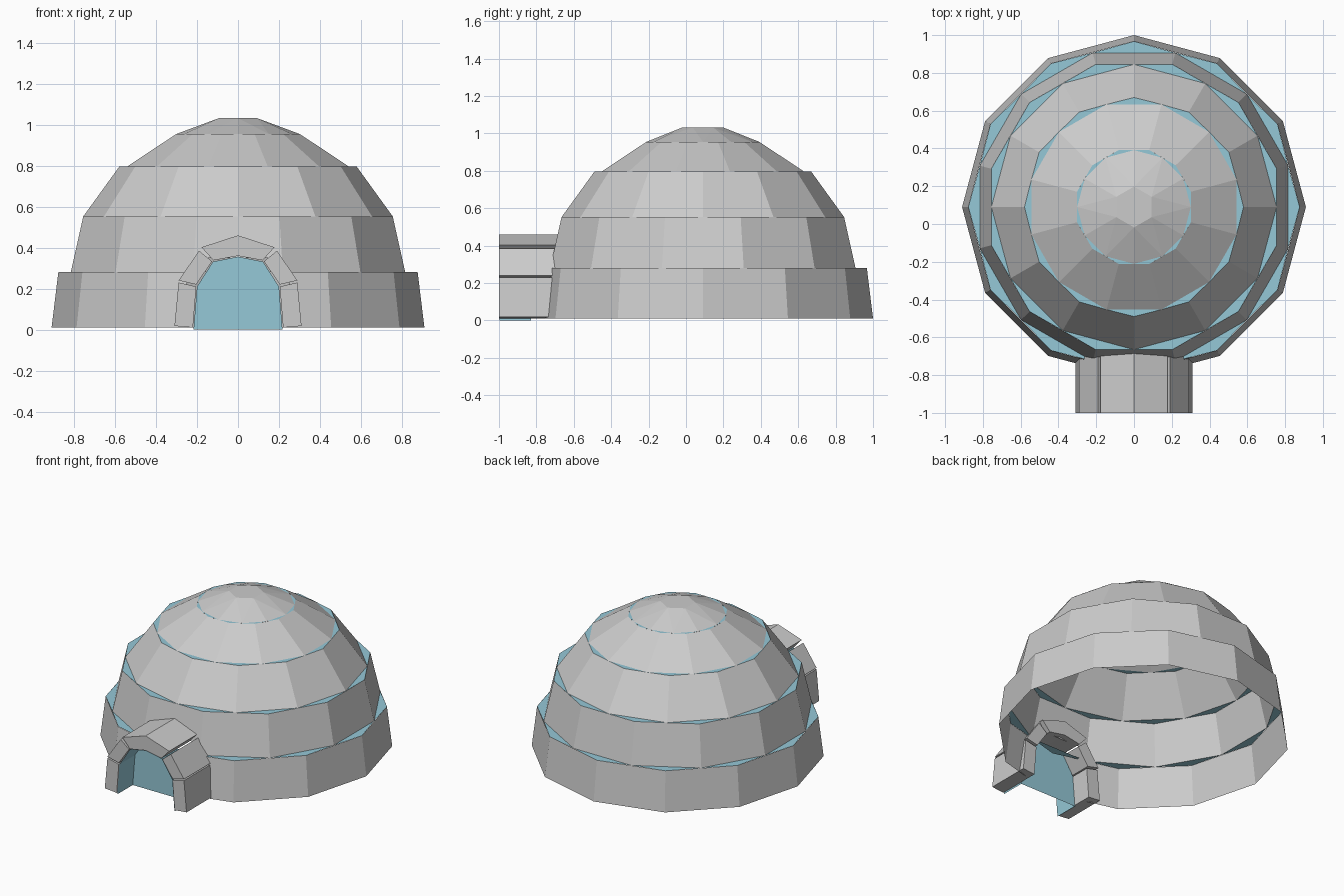
import bpy, bmesh, math
from mathutils import Vector

if "Cube" in bpy.data.objects:
    bpy.data.objects.remove(bpy.data.objects["Cube"])

CY = 0.09          # dome centre in y
ice = bpy.data.materials.new("ice_blue")
ice.diffuse_color = (0.3, 0.58, 0.68, 1)
ice.use_nodes = True
ice.node_tree.nodes["Principled BSDF"].inputs["Base Color"].default_value = ice.diffuse_color


def finish(bm, name, mat=None, solid=False):
    if solid:
        bmesh.ops.recalc_face_normals(bm, faces=bm.faces)
    me = bpy.data.meshes.new(name)
    bm.to_mesh(me)
    bm.free()
    ob = bpy.data.objects.new(name, me)
    bpy.context.collection.objects.link(ob)
    if mat:
        me.materials.append(mat)
    return ob


def loop(bm, r, z, n=12, turn=0.0):
    out = []
    for i in range(n):
        a = math.radians(90 + turn) + 2 * math.pi * i / n
        out.append(bm.verts.new((r * math.cos(a), CY + r * math.sin(a), z)))
    return out


def cut_doorway(bm, half, top):
    # slice the front faces around the doorway and drop the middle
    def front():
        fs = [f for f in bm.faces if f.calc_center_median().y < -0.55]
        return list({g for f in fs for g in [f, *f.edges, *f.verts]})
    for x in (-half, half):
        bmesh.ops.bisect_plane(bm, geom=front(), dist=1e-5,
                               plane_co=(x, 0, 0), plane_no=(1, 0, 0))
    mid = [f for f in bm.faces if f.calc_center_median().y < -0.55
           and abs(f.calc_center_median().x) < half]
    bmesh.ops.bisect_plane(bm, geom=list({g for f in mid for g in [f, *f.edges, *f.verts]}),
                           dist=1e-5, plane_co=(0, 0, top), plane_no=(0, 0, 1))
    gone = []
    for f in bm.faces:
        c = f.calc_center_median()
        if c.y < -0.55 and abs(c.x) < half and c.z < top:
            gone.append(f)
    bmesh.ops.delete(bm, geom=gone, context='FACES')


# Dome courses: bottom z, bottom radius, top z, top radius; each turned half a side
courses = [(0.01, 0.91, 0.28, 0.877), (0.28, 0.845, 0.553, 0.782),
           (0.553, 0.755, 0.795, 0.58), (0.795, 0.562, 0.955, 0.312)]
for k, (z0, r0, z1, r1) in enumerate(courses):
    turn = 15 * (k % 2)
    bm = bmesh.new()
    a, b = loop(bm, r0, z0, turn=turn), loop(bm, r1, z1, turn=turn)
    for i in range(12):
        j = (i + 1) % 12
        bm.faces.new((a[i], a[j], b[j], b[i]))
    if k == 0:
        cut_doorway(bm, 0.25, 0.3)
    elif k == 1:
        cut_doorway(bm, 0.16, 0.35)
    finish(bm, f"dome_course_{k + 1}")

    # Blue ledge slivers on top of the course
    nr = courses[k + 1][1] if k < 3 else 0.301
    bm = bmesh.new()
    outer, inner = loop(bm, r1, z1, turn=turn), loop(bm, nr, z1, turn=turn + 15)
    for i in range(12):
        bm.faces.new((outer[i], inner[i], inner[i - 1]))
    finish(bm, f"ledge_{k + 1}", ice)

# Cap: twelve-sided rim closing to a small hexagon
bm = bmesh.new()
rim, top = loop(bm, 0.301, 0.955), loop(bm, 0.108, 1.032, n=6)
bm.faces.new(top)
for k in range(6):
    t, u = top[k], top[(k + 1) % 6]
    p, q, s = rim[2 * k], rim[2 * k + 1], rim[(2 * k + 2) % 12]
    bm.faces.new((t, p, q))
    bm.faces.new((t, q, u))
    bm.faces.new((u, q, s))
finish(bm, "dome_cap")


def block(name, profile, y_back, side=1):
    bm = bmesh.new()
    f = [bm.verts.new((side * x, -1.0, z)) for x, z in profile]
    b = [bm.verts.new((side * x, y_back, z)) for x, z in profile]
    n = len(profile)
    bm.faces.new(f)
    bm.faces.new(b[::-1])
    for i in range(n):
        j = (i + 1) % n
        bm.faces.new((f[i], b[i], b[j], f[j]))
    finish(bm, name, solid=True)


# Entrance tunnel blocks
leg = [(0.22, 0.01), (0.31, 0.018), (0.29, 0.23), (0.204, 0.21)]
shoulder = [(0.204, 0.22), (0.29, 0.24), (0.19, 0.385), (0.127, 0.333)]
crown = [(0.12, 0.338), (0.178, 0.402), (0, 0.46), (-0.178, 0.402), (-0.12, 0.338), (0, 0.36)]
for side, label in ((-1, "left"), (1, "right")):
    block(f"tunnel_leg_{label}", leg, -0.70, side)
    block(f"tunnel_shoulder_{label}", shoulder, -0.69, side)
block("tunnel_crown", crown, -0.67)

# Blue tunnel lining with a door panel at its back
half = [(0.217, 0), (0.2, 0.21), (0.122, 0.332), (0, 0.356)]
arch = half + [(-x, z) for x, z in half[-2::-1]]
bm = bmesh.new()
f = [bm.verts.new((x, -0.998, z)) for x, z in arch]
b = [bm.verts.new((x, -0.83, z)) for x, z in arch]
for i in range(len(arch) - 1):
    bm.faces.new((f[i], f[i + 1], b[i + 1], b[i]))
bm.faces.new(b[::-1])
finish(bm, "doorway_lining", ice)
